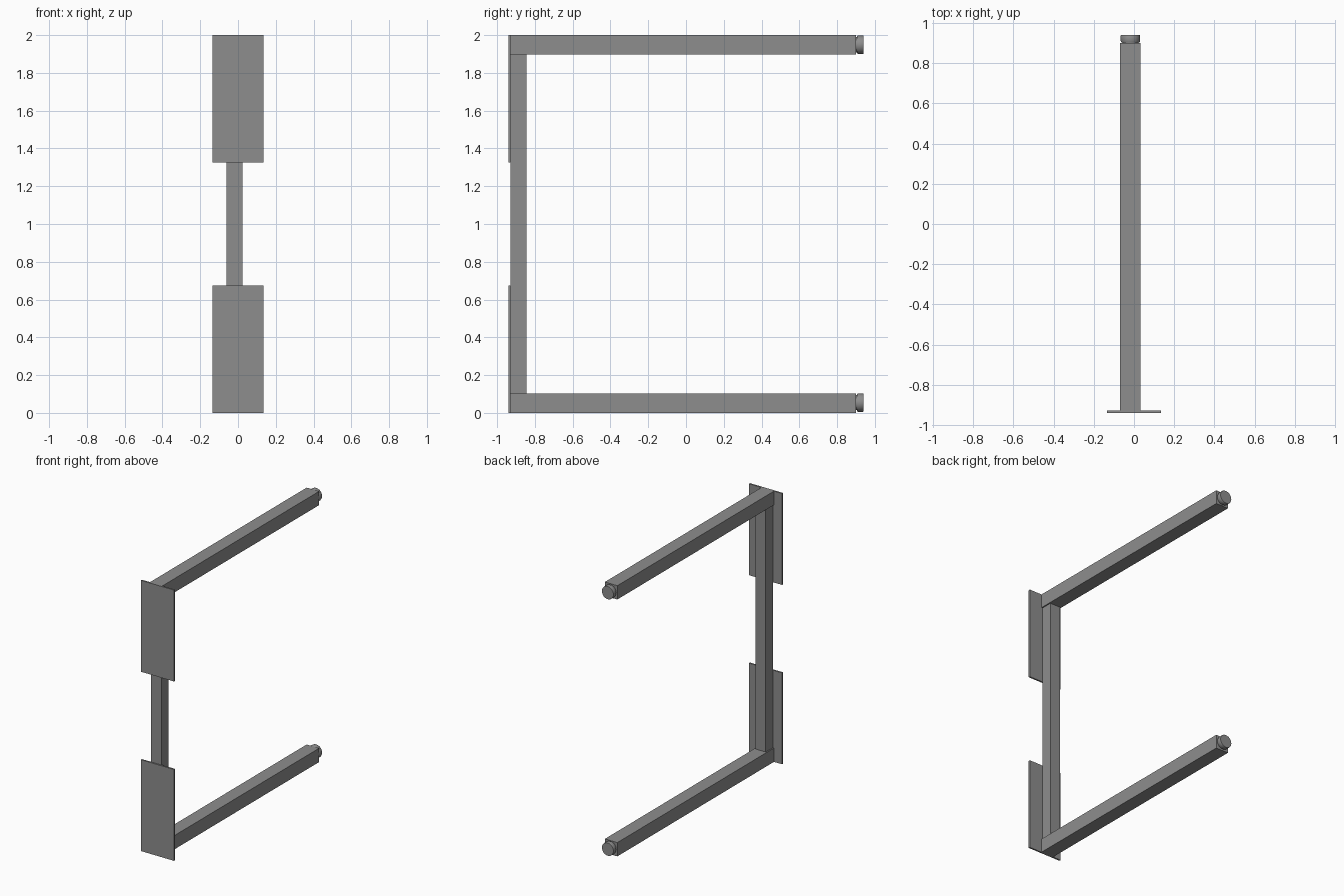
import bpy, bmesh, math

if "Cube" in bpy.data.objects:
    bpy.data.objects.remove(bpy.data.objects["Cube"])

CX = -0.018   # centre line of the tubes
SEG = 32

# dark grey paint shared by all parts
paint = bpy.data.materials.new("dark_grey")
paint.diffuse_color = (0.27, 0.27, 0.27, 1)
paint.use_nodes = True
paint.node_tree.nodes["Principled BSDF"].inputs["Base Color"].default_value = paint.diffuse_color


def finish(name, bm):
    bmesh.ops.recalc_face_normals(bm, faces=bm.faces)
    mesh = bpy.data.meshes.new(name)
    bm.to_mesh(mesh)
    bm.free()
    mesh.materials.append(paint)
    obj = bpy.data.objects.new(name, mesh)
    bpy.context.collection.objects.link(obj)
    return obj


def box(name, lo, hi):
    bm = bmesh.new()
    bmesh.ops.create_cube(bm, size=1)
    for v in bm.verts:
        v.co = [(a + b) / 2 + c * (b - a) for a, b, c in zip(lo, hi, v.co)]
    return finish(name, bm)


def turned_foot(name, z, profile):
    # profile of (radius, y) turned around the tube axis
    bm = bmesh.new()
    rings = []
    for r, y in profile:
        rings.append([bm.verts.new((CX + r * math.cos(2 * math.pi * i / SEG), y,
                                    z + r * math.sin(2 * math.pi * i / SEG)))
                      for i in range(SEG)])
    for a, b in zip(rings, rings[1:]):
        for i in range(SEG):
            j = (i + 1) % SEG
            bm.faces.new((a[i], a[j], b[j], b[i]))
    bm.faces.new(rings[0])
    bm.faces.new(rings[-1])
    obj = finish(name, bm)
    bpy.ops.object.select_all(action='DESELECT')
    obj.select_set(True)
    bpy.context.view_layer.objects.active = obj
    bpy.ops.object.shade_smooth_by_angle(angle=math.radians(30))


# upright between the two arms
box("upright_post", (CX - 0.042, -0.93, 0.102), (CX + 0.042, -0.845, 1.898))

FOOT = [(0.04, 0.898), (0.04, 0.904), (0.045, 0.904), (0.048, 0.91),
        (0.048, 0.938), (0.047, 0.94)]

# arm, mounting plate and end foot, lower and upper
for side, z, plate_z in (("lower", 0.051, 0.0), ("upper", 1.949, 1.325)):
    box(side + "_arm", (CX - 0.051, -0.93, z - 0.051), (CX + 0.051, 0.9, z + 0.051))
    box(side + "_plate", (-0.135, -0.94, plate_z), (0.135, -0.928, plate_z + 0.675))
    turned_foot(side + "_end_foot", z + (0.003 if side == "lower" else 0), FOOT)
